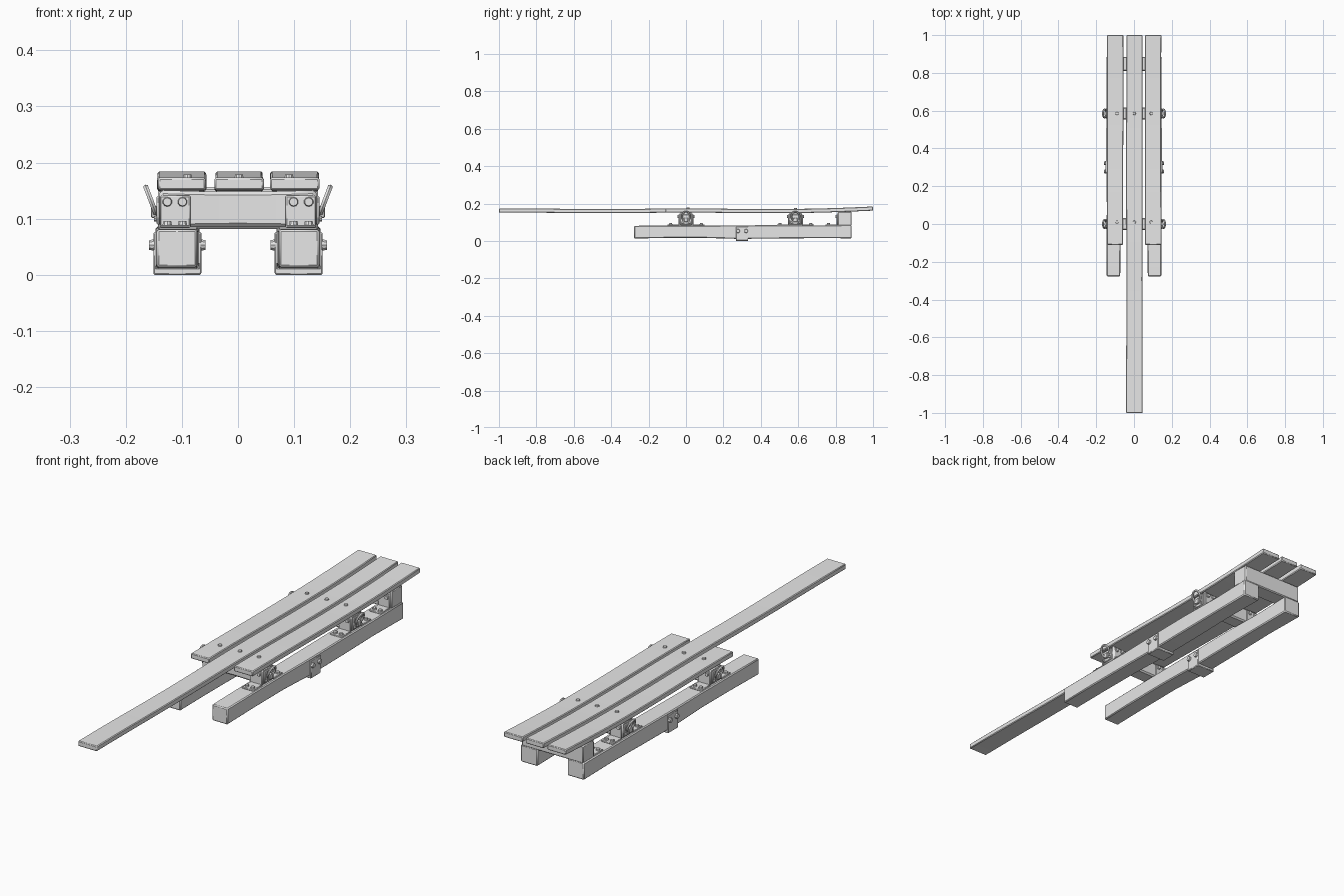
import bpy, bmesh, math
from mathutils import Matrix, Vector

if "Cube" in bpy.data.objects:
    bpy.data.objects.remove(bpy.data.objects["Cube"])

grey = bpy.data.materials.new("plain_grey")
grey.use_nodes = True
grey.diffuse_color = (0.8, 0.8, 0.8, 1)
grey.node_tree.nodes["Principled BSDF"].inputs["Base Color"].default_value = (0.8, 0.8, 0.8, 1)


def finish(name, bm, bevel=0.0):
    bmesh.ops.recalc_face_normals(bm, faces=bm.faces)
    mesh = bpy.data.meshes.new(name)
    bm.to_mesh(mesh)
    bm.free()
    mesh.materials.append(grey)
    obj = bpy.data.objects.new(name, mesh)
    bpy.context.collection.objects.link(obj)
    if bevel:
        mod = obj.modifiers.new("soft_edges", "BEVEL")
        mod.width = bevel
        mod.segments = 1
        mod.limit_method = "ANGLE"
    bpy.ops.object.select_all(action="DESELECT")
    obj.select_set(True)
    bpy.context.view_layer.objects.active = obj
    bpy.ops.object.shade_smooth_by_angle(angle=math.radians(35))
    return obj


def loft(name, stations, along="y", bevel=0.003):
    """Beam through rectangles (distance, centre across, centre z, half width, half height)."""
    bm = bmesh.new()
    rings = []
    for t, c, z, hw, hh in stations:
        ring = []
        for su, sv in ((-1, -1), (1, -1), (1, 1), (-1, 1)):
            u, v = c + su * hw, z + sv * hh
            ring.append(bm.verts.new((u, t, v) if along == "y" else (t, u, v)))
        rings.append(ring)
    for a, b in zip(rings, rings[1:]):
        for i in range(4):
            j = (i + 1) % 4
            bm.faces.new((a[i], a[j], b[j], b[i]))
    bm.faces.new(rings[0])
    bm.faces.new(rings[-1])
    return finish(name, bm, bevel)


def box(name, x, y, z, sx, sy, sz, bevel=0.002):
    return loft(name, [(y - sy / 2, x, z, sx / 2, sz / 2),
                       (y + sy / 2, x, z, sx / 2, sz / 2)], bevel=bevel)


def bolt(name, pos, direction, r=0.009, h=0.008):
    bm = bmesh.new()
    turn = Vector((0, 0, 1)).rotation_difference(Vector(direction)).to_matrix().to_4x4()
    bmesh.ops.create_cone(bm, cap_ends=True, segments=10, radius1=r, radius2=r * 0.8,
                          depth=h, matrix=Matrix.Translation(pos) @ turn)
    finish(name, bm)


def ring(name, pos, tilt, ry, rz, thick):
    bm = bmesh.new()
    n, m = 18, 6
    rot = Matrix.Rotation(tilt, 3, "Y")
    loops = []
    for i in range(n):
        a = math.tau * i / n
        loops.append([bm.verts.new(Vector(pos) + rot @ Vector((
            thick * math.sin(b),
            (ry + thick * math.cos(b)) * math.cos(a),
            (rz + thick * math.cos(b)) * math.sin(a))))
            for b in (math.tau * k / m for k in range(m))])
    for i in range(n):
        a, b = loops[i], loops[(i + 1) % n]
        for k in range(m):
            bm.faces.new((a[k], a[(k + 1) % m], b[(k + 1) % m], b[k]))
    finish(name, bm)


def plank_height(y):
    """Gentle sag along the deck with a rise at the tail."""
    return 0.161 + 0.011 * max(0, (y - 0.6) / 0.4) ** 2 + 0.0015 * math.cos(y * 7)


# Deck planks
for name, x, start in (("right_plank", -0.1, -0.11), ("centre_plank", 0.002, -1.0),
                       ("left_plank", 0.101, -0.11)):
    count = 14
    ys = [start + (1.0 - start) * i / count for i in range(count + 1)]
    loft(name, [(y, x, plank_height(y), 0.043 + 0.001 * math.sin(5 * y + 20 * x), 0.011)
                for y in ys], bevel=0.003)
    for y in (0.01, 0.585):
        bolt(name + "_bolt", (x * 0.9, y, plank_height(y) + 0.012), (0, 0, 1))

# Cross beams, narrowing slightly towards the middle
for name, y in (("front_cross_beam", 0.0), ("middle_cross_beam", 0.585)):
    loft(name, [(x, y, 0.117, 0.036 - 0.004 * math.cos(x * 11),
                 0.034 - 0.003 * math.cos(x * 11))
                for x in (-0.14, -0.1, -0.06, 0, 0.06, 0.1, 0.14)], along="x", bevel=0.006)
loft("rear_cross_beam", [(x, 0.848, 0.119, 0.037, 0.037)
                         for x in (-0.143, -0.07, 0, 0.07, 0.143)], along="x", bevel=0.004)

for side, s in (("left", 1), ("right", -1)):
    # Runner
    loft(side + "_runner", [(-0.277, s * 0.109, 0.047, 0.036, 0.034),
                            (-0.1, s * 0.108, 0.049, 0.037, 0.033),
                            (0.1, s * 0.107, 0.049, 0.037, 0.033),
                            (0.28, s * 0.108, 0.047, 0.039, 0.036),
                            (0.5, s * 0.108, 0.049, 0.039, 0.036),
                            (0.7, s * 0.108, 0.049, 0.037, 0.034),
                            (0.885, s * 0.108, 0.05, 0.039, 0.036)], bevel=0.004)

    # Strap wrapped under the runner joint
    box(side + "_strap_base", s * 0.108, 0.3, 0.006, 0.085, 0.065, 0.012)
    for edge in (-1, 1):
        wall = s * 0.108 + edge * 0.04
        box(side + "_strap_wall", wall, 0.3, 0.039, 0.006, 0.065, 0.074)
        for y in (0.278, 0.322):
            bolt(side + "_strap_bolt", (wall + edge * 0.006, y, 0.053), (edge, 0, 0), 0.011, 0.009)

    # Angle brackets fixing the beams to the runner
    for y, half, ways in ((0.0, 0.034, (-1, 1)), (0.585, 0.034, (-1, 1)), (0.848, 0.038, (-1,))):
        for w in ways:
            face = y + w * (half + 0.003)
            box(side + "_bracket_upright", s * 0.112, face, 0.112, 0.054, 0.006, 0.058)
            box(side + "_bracket_foot", s * 0.112, face + w * 0.03, 0.086, 0.054, 0.064, 0.006)
            for x in (0.099, 0.126):
                bolt(side + "_upright_bolt", (s * x, face + w * 0.005, 0.13), (0, w, 0))
                bolt(side + "_foot_bolt", (s * x, face + w * 0.045, 0.092), (0, 0, 1))

    # Lashing rings on the beam ends
    for y in (0.0, 0.585):
        box(side + "_ring_plate", s * 0.142, y, 0.115, 0.006, 0.055, 0.05)
        box(side + "_ring_holder", s * 0.148, y, 0.112, 0.014, 0.022, 0.022)
        ring(side + "_lashing_ring", (s * 0.155, y, 0.132), s * 0.36, 0.022, 0.026, 0.005)
        for dy in (-0.02, 0.02):
            bolt(side + "_plate_bolt", (s * 0.147, y + dy, 0.1), (s, 0, 0), 0.006, 0.006)
